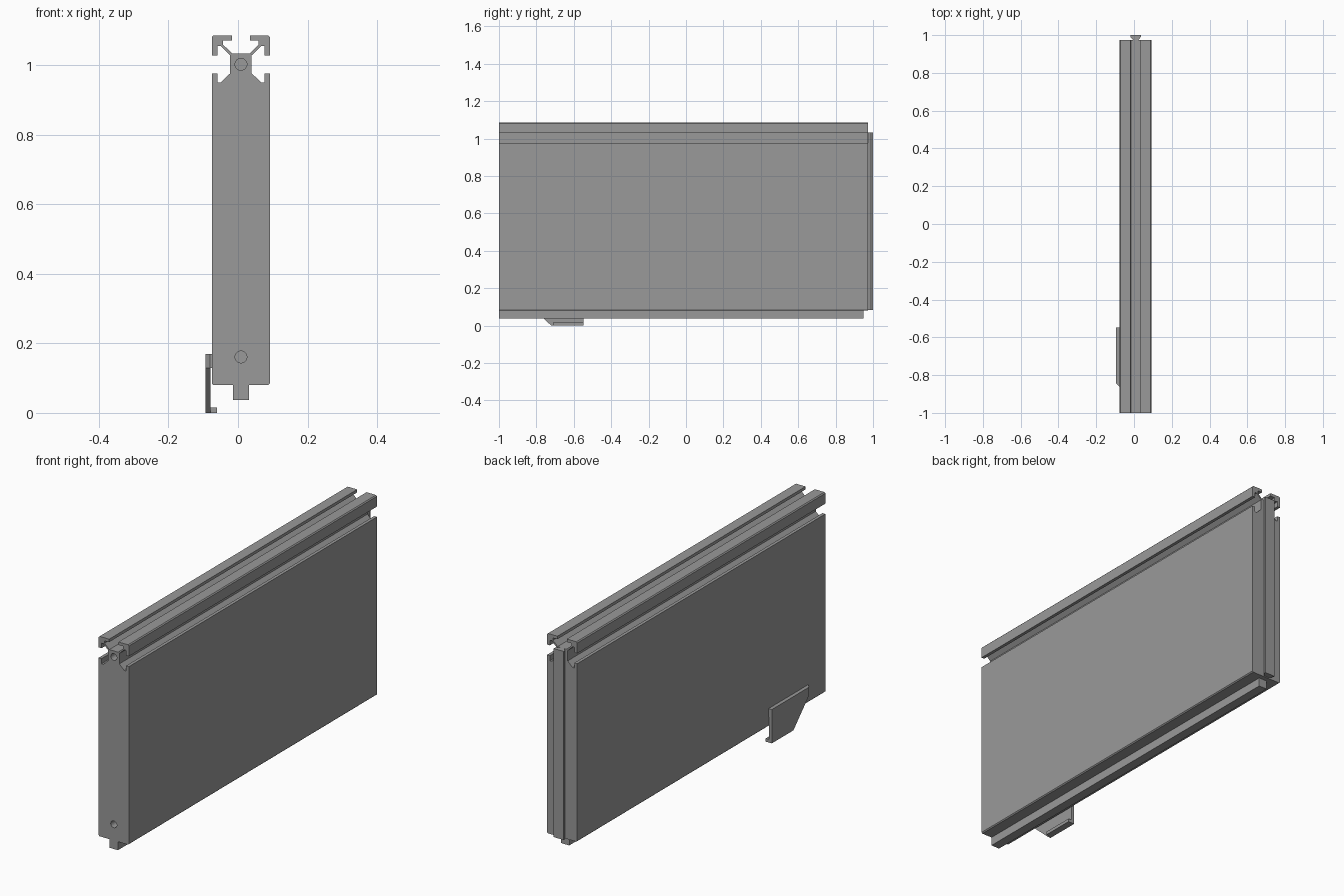
import bpy, bmesh, math
from mathutils import Vector

if "Cube" in bpy.data.objects:
    bpy.data.objects.remove(bpy.data.objects["Cube"])

CX = 0.0085            # centre line of the panel
grey = bpy.data.materials.new("mid_grey")
grey.diffuse_color = (0.32, 0.32, 0.32, 1)
grey.use_nodes = True
grey.node_tree.nodes["Principled BSDF"].inputs["Base Color"].default_value = grey.diffuse_color


def prism(name, points, direction):
    """Extrude a closed 3D outline along a vector."""
    bm = bmesh.new()
    face = bm.faces.new([bm.verts.new(p) for p in points])
    ext = bmesh.ops.extrude_face_region(bm, geom=[face])
    moved = [g for g in ext["geom"] if isinstance(g, bmesh.types.BMVert)]
    bmesh.ops.translate(bm, vec=Vector(direction), verts=moved)
    bmesh.ops.recalc_face_normals(bm, faces=bm.faces)
    mesh = bpy.data.meshes.new(name)
    bm.to_mesh(mesh)
    bm.free()
    ob = bpy.data.objects.new(name, mesh)
    bpy.context.collection.objects.link(ob)
    mesh.materials.append(grey)
    return ob


def mirrored(half):
    """Complete a right-hand half outline across the centre line."""
    return [(CX + x, v) for x, v in half] + [(CX - x, v) for x, v in reversed(half)]


# Panel section: slab, side grooves, core and the slotted top rail
half = [(0.079, 0.080), (0.084, 0.085), (0.084, 0.977), (0.068, 0.977),
        (0.068, 0.951), (0.058, 0.951), (0.031, 0.977), (0.031, 1.029),
        (0.058, 1.055), (0.068, 1.055), (0.068, 1.029), (0.084, 1.029),
        (0.084, 1.081), (0.079, 1.086), (0.026, 1.086), (0.026, 1.071),
        (0.051, 1.071), (0.051, 1.059), (0.025, 1.034)]
panel = prism("panel", [(x, -1, z) for x, z in mirrored(half)], (0, 1.973, 0))

# Screw holes in the front end
for i, z in enumerate((1.003, 0.161)):
    bpy.ops.mesh.primitive_cylinder_add(vertices=32, radius=0.017, depth=0.2,
                                        location=(CX, -1, z),
                                        rotation=(math.pi / 2, 0, 0))
    cutter = bpy.context.object
    cutter.name = f"hole_cutter_{i + 1}"
    cutter.data.materials.append(grey)
    cutter.hide_render = True
    mod = panel.modifiers.new("screw_hole", 'BOOLEAN')
    mod.operation = 'DIFFERENCE'
    mod.solver = 'EXACT'
    mod.object = cutter
    bpy.context.view_layer.objects.active = panel
    bpy.ops.object.modifier_apply(modifier=mod.name)
    bpy.data.objects.remove(cutter, do_unlink=True)

# Tongue under the slab
prism("bottom_tongue", [(x, -1, z) for x, z in mirrored([(0.023, 0.037), (0.023, 0.081)])],
      (0, 1.949, 0))

# Dovetail tongue on the back end
prism("back_tongue",
      [(x, y, 0.085) for x, y in mirrored([(0.012, 0.972), (0.028, 0.990), (0.028, 1.0)])],
      (0, 0, 0.949))

# Side bracket: plate with a slanted front, a pad against the slab and a foot
outline = [(-0.86, 0.170), (-0.86, 0.129), (-0.72, 0.0), (-0.548, 0.0), (-0.548, 0.170)]
plate = prism("bracket_plate", [(-0.079, y, z) for y, z in outline], (-0.015, 0, 0))
for v in plate.data.vertices:
    if v.co.x < -0.09 and v.co.y < -0.8:
        v.co.y += 0.015
prism("bracket_pad", [(-0.080, y, z) for y, z in
                      ((-0.86, 0.129), (-0.548, 0.129), (-0.548, 0.170), (-0.86, 0.170))],
      (0.006, 0, 0))
prism("bracket_foot", [(-0.080, y, z) for y, z in
                       ((-0.71, 0), (-0.548, 0), (-0.548, 0.016), (-0.71, 0.016))],
      (0.02, 0, 0))
